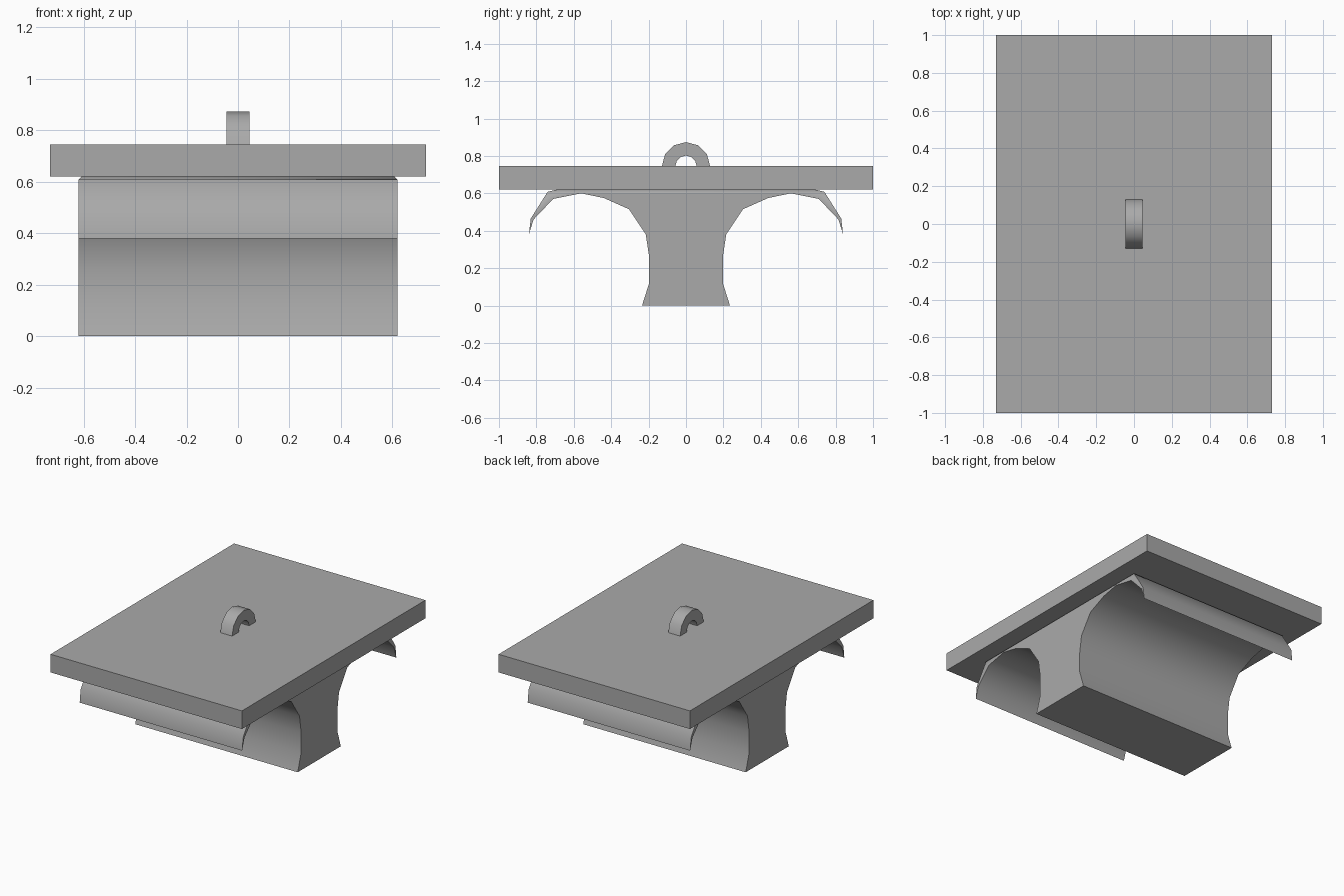
import bpy, bmesh
from math import sin, cos, pi, radians

cube = bpy.data.objects.get("Cube")
if cube:
    bpy.data.objects.remove(cube, do_unlink=True)

COLOR = (0.4, 0.4, 0.4, 1)
grey = bpy.data.materials.new("plain grey")
grey.use_nodes = True
grey.diffuse_color = COLOR
grey.node_tree.nodes["Principled BSDF"].inputs["Base Color"].default_value = COLOR


def extrude_profile(name, profile, half_width, chamfer_z=None):
    """Extrude a closed (y, z) outline along x, optionally chamfering the end edges at one height."""
    bm = bmesh.new()
    face = bm.faces.new([bm.verts.new((-half_width, y, z)) for y, z in profile])
    moved = bmesh.ops.extrude_face_region(bm, geom=[face])["geom"]
    verts = [v for v in moved if isinstance(v, bmesh.types.BMVert)]
    bmesh.ops.translate(bm, verts=verts, vec=(2 * half_width, 0, 0))
    bmesh.ops.recalc_face_normals(bm, faces=bm.faces)
    if chamfer_z is not None:
        rims = [e for e in bm.edges
                if all(abs(v.co.z - chamfer_z) < 1e-4 for v in e.verts)
                and abs(e.verts[0].co.x - e.verts[1].co.x) < 1e-4]
        bmesh.ops.bevel(bm, geom=rims, offset=0.012, segments=1, affect='EDGES')
        bmesh.ops.recalc_face_normals(bm, faces=bm.faces)
    mesh = bpy.data.meshes.new(name)
    bm.to_mesh(mesh)
    bm.free()
    mesh.materials.append(grey)
    obj = bpy.data.objects.new(name, mesh)
    bpy.context.collection.objects.link(obj)
    bpy.ops.object.select_all(action='DESELECT')
    obj.select_set(True)
    bpy.context.view_layer.objects.active = obj
    bpy.ops.object.shade_smooth_by_angle(angle=radians(50))
    return obj


# Flat top slab
SLAB_BOTTOM, SLAB_TOP = 0.62, 0.745
extrude_profile("top_slab", [(-1, SLAB_BOTTOM), (1, SLAB_BOTTOM), (1, SLAB_TOP), (-1, SLAB_TOP)], 0.73)

# Flared pedestal with curled lips, mirrored across y
half = [(0.235, 0), (0.197, 0.12), (0.197, 0.26), (0.215, 0.38), (0.305, 0.515),
        (0.44, 0.575), (0.56, 0.6), (0.71, 0.57), (0.815, 0.46), (0.84, 0.38),
        (0.83, 0.465), (0.74, 0.608), (0.69, SLAB_BOTTOM)]
extrude_profile("pedestal", half + [(-y, z) for y, z in reversed(half)], 0.62, SLAB_BOTTOM)

# Half-ring handle
STEPS = 6


def arc(radius):
    return [(radius * cos(pi * i / STEPS), SLAB_TOP + radius * sin(pi * i / STEPS))
            for i in range(STEPS + 1)]


extrude_profile("handle", arc(0.129) + arc(0.057)[::-1], 0.045)
